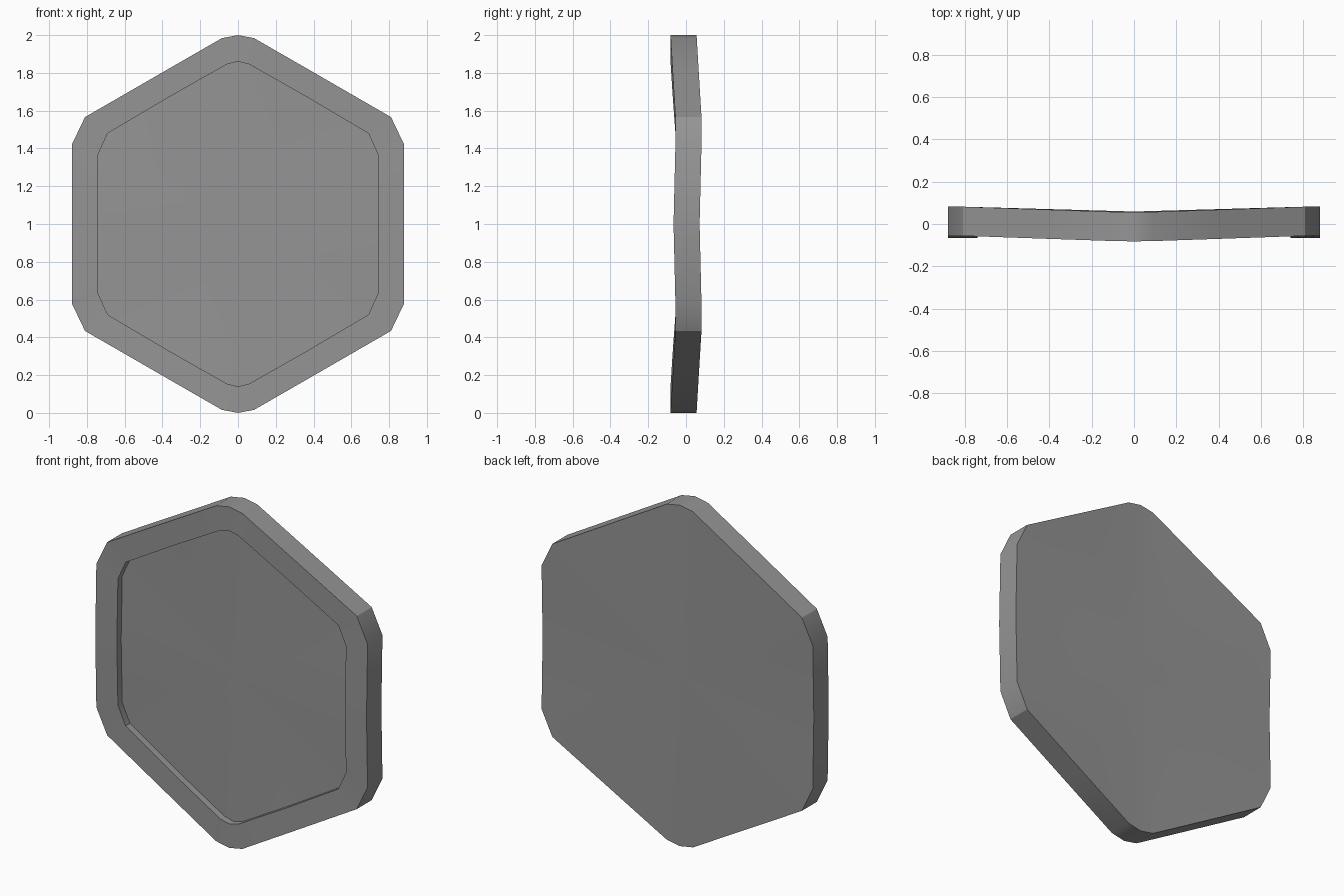
import bpy
import bmesh

cube = bpy.data.objects.get("Cube")
if cube:
    bpy.data.objects.remove(cube, do_unlink=True)

THICK = 0.138
RECESS = 0.04

# One quarter of each outline, from top corner to side middle: (x, height from centre)
OUTER = [(0, 1), (.085, .984), (.41, .797), (.81, .566), (.88, .42), (.88, 0)]
INNER = [(0, .86), (.06, .845), (.365, .672), (.69, .48), (.74, .37), (.74, 0)]
# Front depth of the warped plate at the same stations
WARP = [-.082, -.081, -.07, -.056, -.056, -.066]


def full_ring(quarter):
    """Mirror a quarter outline into a closed ring of (x, depth, height)."""
    q = [(x, d, z) for (x, z), d in zip(quarter, WARP)]
    half = q + [(x, d, -z) for x, d, z in reversed(q[:-1])]
    return half + [(-x, d, z) for x, d, z in reversed(half[1:-1])]


def add_ring(bm, ring, push):
    return [bm.verts.new((x, d + push, z + 1)) for x, d, z in ring]


def bridge(bm, a, b):
    n = len(a)
    for i in range(n):
        j = (i + 1) % n
        bm.faces.new((a[i], a[j], b[j], b[i]))


def fan(bm, ring, depth):
    hub = bm.verts.new((0, depth, 1))
    for a, b in zip(ring, ring[1:] + ring[:1]):
        bm.faces.new((a, b, hub))


mat = bpy.data.materials.new("plain grey")
mat.use_nodes = True
grey = (.3, .3, .3, 1)
mat.diffuse_color = grey
mat.node_tree.nodes["Principled BSDF"].inputs["Base Color"].default_value = grey

# Warped hexagonal plate: back, side wall, raised rim, recessed front panel
bm = bmesh.new()
outer, inner = full_ring(OUTER), full_ring(INNER)
back = add_ring(bm, outer, THICK)
front = add_ring(bm, outer, 0)
lip = add_ring(bm, inner, 0)
floor = add_ring(bm, inner, RECESS)
bridge(bm, back, front)
bridge(bm, front, lip)
bridge(bm, lip, floor)
fan(bm, floor, WARP[0] + RECESS + .003)
fan(bm, back, WARP[0] + THICK + .003)
bmesh.ops.recalc_face_normals(bm, faces=bm.faces)

mesh = bpy.data.meshes.new("hexagonal_plate")
bm.to_mesh(mesh)
bm.free()
mesh.materials.append(mat)
plate = bpy.data.objects.new("hexagonal_plate", mesh)
bpy.context.collection.objects.link(plate)
bpy.context.view_layer.objects.active = plate
plate.select_set(True)
bpy.ops.object.shade_smooth_by_angle(angle=0.6)
